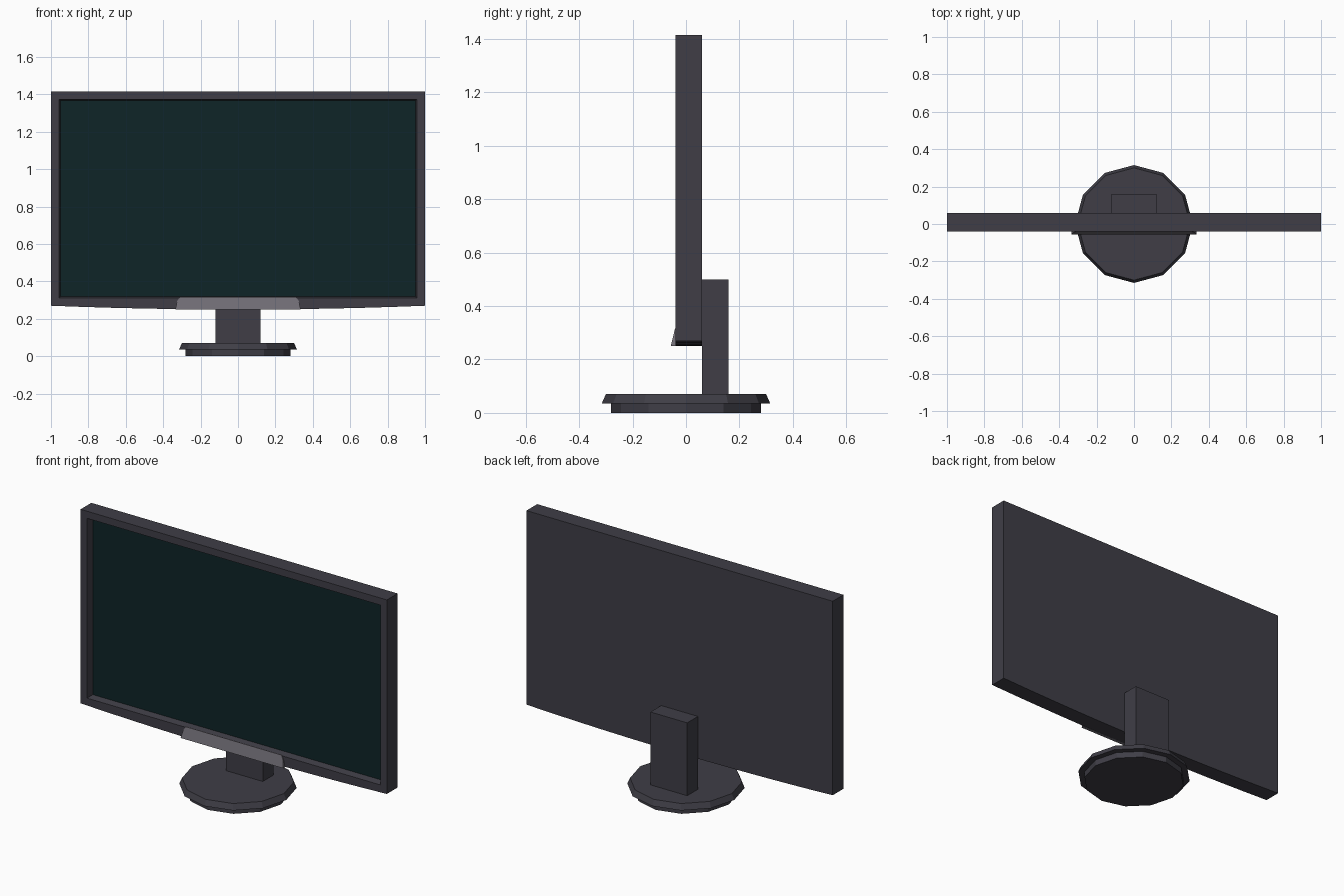
import bpy, bmesh, math

if "Cube" in bpy.data.objects:
    bpy.data.objects.remove(bpy.data.objects["Cube"])


def material(name, colour):
    m = bpy.data.materials.new(name)
    m.diffuse_color = (*colour, 1)
    m.use_nodes = True
    m.node_tree.nodes["Principled BSDF"].inputs["Base Color"].default_value = m.diffuse_color
    return m


CASE = material("dark_plastic", (0.050, 0.048, 0.062))
SCREEN = material("screen_glass", (0.0045, 0.018, 0.020))
SILVER = material("grey_trim", (0.165, 0.155, 0.180))


def loft(name, rings, mats, last_material=0):
    """Solid skinned through rings with equal point counts, capped at both ends."""
    bm = bmesh.new()
    loops = [[bm.verts.new(p) for p in ring] for ring in rings]
    n = len(loops[0])
    for a, b in zip(loops, loops[1:]):
        for i in range(n):
            j = (i + 1) % n
            bm.faces.new((a[i], a[j], b[j], b[i]))
    bm.faces.new(loops[0])
    bm.faces.new(loops[-1]).material_index = last_material
    bmesh.ops.recalc_face_normals(bm, faces=bm.faces)
    me = bpy.data.meshes.new(name)
    bm.to_mesh(me)
    bm.free()
    for m in mats:
        me.materials.append(m)
    ob = bpy.data.objects.new(name, me)
    bpy.context.collection.objects.link(ob)
    return ob


def circle(r, z, n=12):
    return [(r * math.cos(2 * math.pi * i / n), r * math.sin(2 * math.pi * i / n), z)
            for i in range(n)]


# Display housing: back, front, bezel opening, then recessed screen
STEPS = 12
xs = [-1 + 2 * i / STEPS for i in range(STEPS + 1)]


def outer(y):
    # gently bowed lower edge
    return [(x, y, 0.25 + 0.02 * x * x) for x in xs] + [(1, y, 1.415), (-1, y, 1.415)]


def inner(y, w, lo, hi):
    return [(x * w, y, lo) for x in xs] + [(w, y, hi), (-w, y, hi)]


loft("display_housing",
     [outer(0.06), outer(-0.04),
      inner(-0.04, 0.957, 0.312, 1.373), inner(0.0, 0.948, 0.32, 1.366)],
     [CASE, SCREEN], last_material=1)

# Sloped trim wedge on the lower bezel
trim = [(-0.335, 0.25), (0.335, 0.25), (0.325, 0.295), (0.312, 0.316),
        (-0.312, 0.316), (-0.325, 0.295)]
loft("front_trim",
     [[(x, -0.038, z) for x, z in trim],
      [(x, -0.041 - 0.016 * (0.316 - z) / 0.066, z) for x, z in trim]], [SILVER])

# Stand neck behind the housing
neck = [(-0.12, 0.06), (0.12, 0.06), (0.12, 0.16), (-0.12, 0.16)]
loft("stand_neck", [[(x, y, z) for x, y in neck] for z in (0.06, 0.5)], [CASE])

# Twelve-sided base with stepped foot
loft("stand_base", [circle(0.28, 0), circle(0.28, 0.036), circle(0.315, 0.036),
                    circle(0.30, 0.07)], [CASE])
